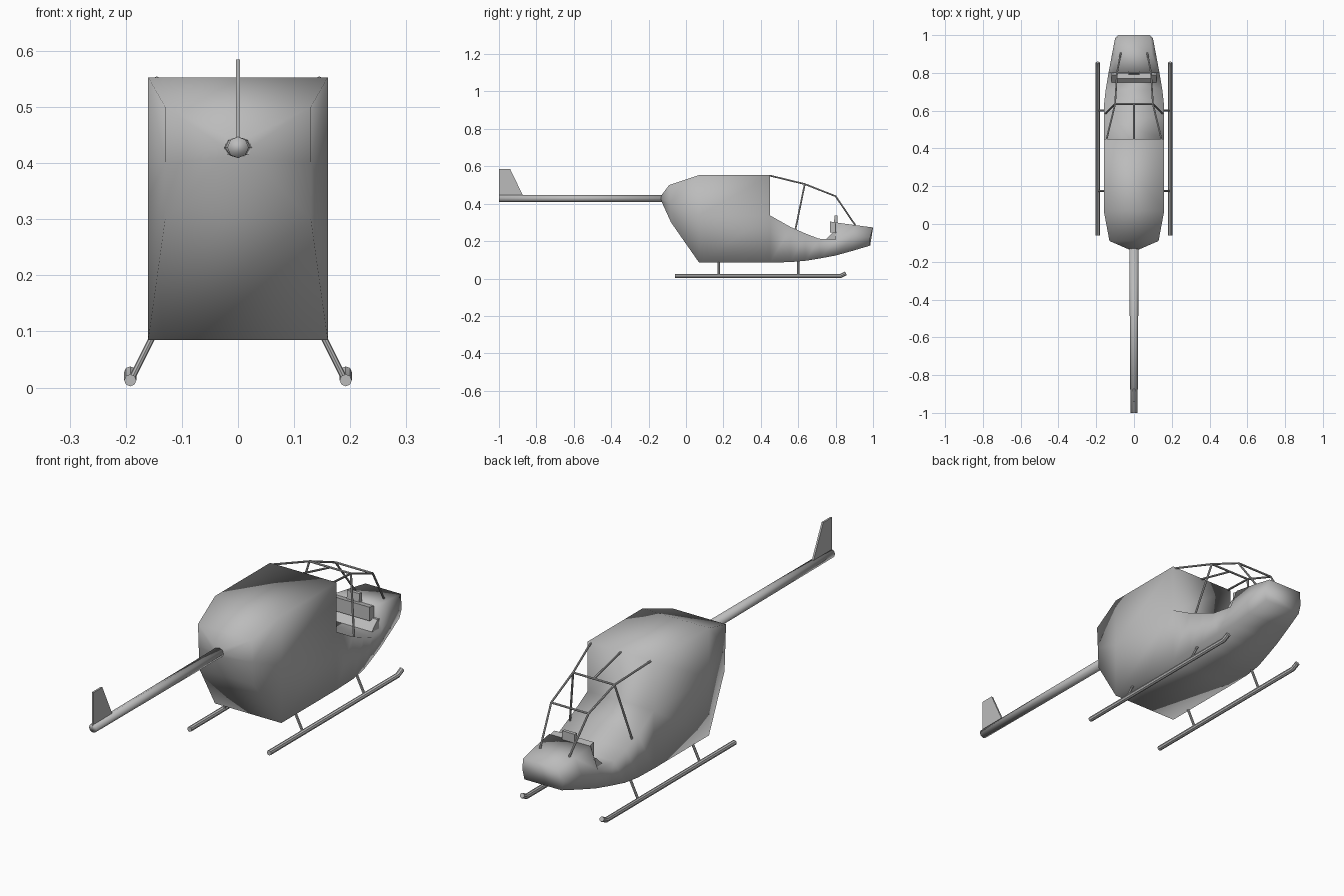
import bpy, bmesh

old = bpy.data.objects.get("Cube")
if old:
    bpy.data.objects.remove(old, do_unlink=True)

grey = bpy.data.materials.new("plain grey")
grey.use_nodes = True
grey.diffuse_color = (0.5, 0.5, 0.5, 1)
grey.node_tree.nodes["Principled BSDF"].inputs["Base Color"].default_value = grey.diffuse_color


def finish(name, bm, smooth=True):
    bmesh.ops.recalc_face_normals(bm, faces=bm.faces)
    for face in bm.faces:
        face.smooth = smooth
    mesh = bpy.data.meshes.new(name)
    bm.to_mesh(mesh)
    bm.free()
    mesh.materials.append(grey)
    obj = bpy.data.objects.new(name, mesh)
    bpy.context.collection.objects.link(obj)
    return obj


def extrude_profile(name, profile, half_width):
    """Side outline of (y, z) points, given thickness across x."""
    bm = bmesh.new()
    sides = [[bm.verts.new((x, y, z)) for y, z in profile]
             for x in (-half_width, half_width)]
    for side in sides:
        bm.faces.new(side)
    for i in range(len(profile)):
        bm.faces.new((sides[0][i - 1], sides[0][i], sides[1][i], sides[1][i - 1]))
    return finish(name, bm, False)


def tube(name, points, radius):
    curve = bpy.data.curves.new(name, "CURVE")
    curve.dimensions = "3D"
    curve.bevel_depth = radius
    curve.bevel_resolution = 2
    curve.use_fill_caps = True
    spline = curve.splines.new("POLY")
    spline.points.add(len(points) - 1)
    for point, co in zip(spline.points, points):
        point.co = (*co, 1)
    obj = bpy.data.objects.new(name, curve)
    bpy.context.collection.objects.link(obj)
    bpy.ops.object.select_all(action="DESELECT")
    bpy.context.view_layer.objects.active = obj
    obj.select_set(True)
    bpy.ops.object.convert(target="MESH")
    obj = bpy.context.object
    obj.data.materials.clear()
    obj.data.materials.append(grey)
    bpy.ops.object.shade_smooth_by_angle()


def paired_tubes(name, points, radius):
    for side, sign in (("left", 1), ("right", -1)):
        tube(f"{side}_{name}", [(sign * x, y, z) for x, y, z in points], radius)


# Fuselage: each station lists (half width, y, z) for bottom, waist and top;
# the open cabin stations have no top
stations = [
    [(.022, -.13, .41), (.026, -.135, .43), (.022, -.13, .447)],
    [(.13, -.08, .3), (.13, -.085, .4), (.13, -.09, .5)],
    [(.16, .07, .085), (.16, .07, .337), (.16, .07, .553)],
    [(.16, .45, .085), (.16, .45, .337), (.16, .45, .553)],
    [(.16, .56, .088), (.16, .56, .275)],
    [(.155, .64, .095), (.158, .64, .24)],
    [(.14, .72, .108), (.15, .71, .213)],
    [(.125, .8, .123), (.135, .8, .208), (.1, .8, .3)],
    [(.108, .89, .148), (.118, .89, .22), (.095, .9, .286)],
    [(.09, .985, .176), (.1, .985, .22), (.085, 1, .273)],
]
bm = bmesh.new()
rings = [[[bm.verts.new((s * x, y, z)) for x, y, z in st] for s in (1, -1)]
         for st in stations]
for (la, ra), (lb, rb) in zip(rings, rings[1:]):
    bm.faces.new((la[0], lb[0], rb[0], ra[0]))
    levels = min(len(la), len(lb))
    for a, b in ((la, lb), (ra, rb)):
        for i in range(levels - 1):
            bm.faces.new((a[i], b[i], b[i + 1], a[i + 1]))
    top = levels - 1
    bm.faces.new((la[top], lb[top], rb[top], ra[top]))
    # Cabin bulkhead and dashboard wall
    if len(la) != len(lb):
        l, r = (la, ra) if len(la) > len(lb) else (lb, rb)
        bm.faces.new((l[1], l[2], r[2], r[1]))
for l, r in (rings[0], rings[-1]):
    bm.faces.new(l + r[::-1])
finish("fuselage", bm)

# Dashboard with its overhang, footwell and instrument box
extrude_profile("dashboard", [(.77, .245), (.81, .245), (.81, .298), (.77, .305)], .095)
extrude_profile("footwell", [(.75, .212), (.805, .2), (.805, .25), (.79, .25)], .12)
extrude_profile("instrument_box", [(.79, .29), (.81, .29), (.81, .337), (.795, .337)], .03)

# Tail boom: tapered octagonal tube
bm = bmesh.new()
bmesh.ops.create_cone(bm, segments=8, radius1=.019, radius2=.025, depth=.88, cap_ends=True)
for v in bm.verts:
    x, y, z = v.co
    v.co = (x, z - .56, .428 + .019 * y / (.019 if z < 0 else .025))
boom = finish("tail_boom", bm)

# Tail fin
extrude_profile("tail_fin", [(-1, .43), (-1, .585), (-.94, .585), (-.87, .44)], .004)

# Cabin frame
bar = .0045
roof, brow, sill = (.145, .45, .55), (.1, .635, .505), (.09, .8, .44)
paired_tubes("window_frame", [roof, brow, sill, (.07, .905, .285)], bar)
paired_tubes("door_post", [brow, (.15, .585, .262)], bar)
tube("roof_bar", [(0, .45, .55), (0, .635, .505)], bar)
for name, (x, y, z) in (("upper_crossbar", brow), ("lower_crossbar", sill)):
    tube(name, [(-x, y, z), (x, y, z)], bar)

# Landing skids and struts
paired_tubes("skid", [(.192, -.06, .013), (.192, .825, .013), (.192, .855, .028)], .0108)
for name, y in (("rear_strut", .175), ("front_strut", .6)):
    paired_tubes(name, [(.15, y, .095), (.19, y, .015)], .0055)
